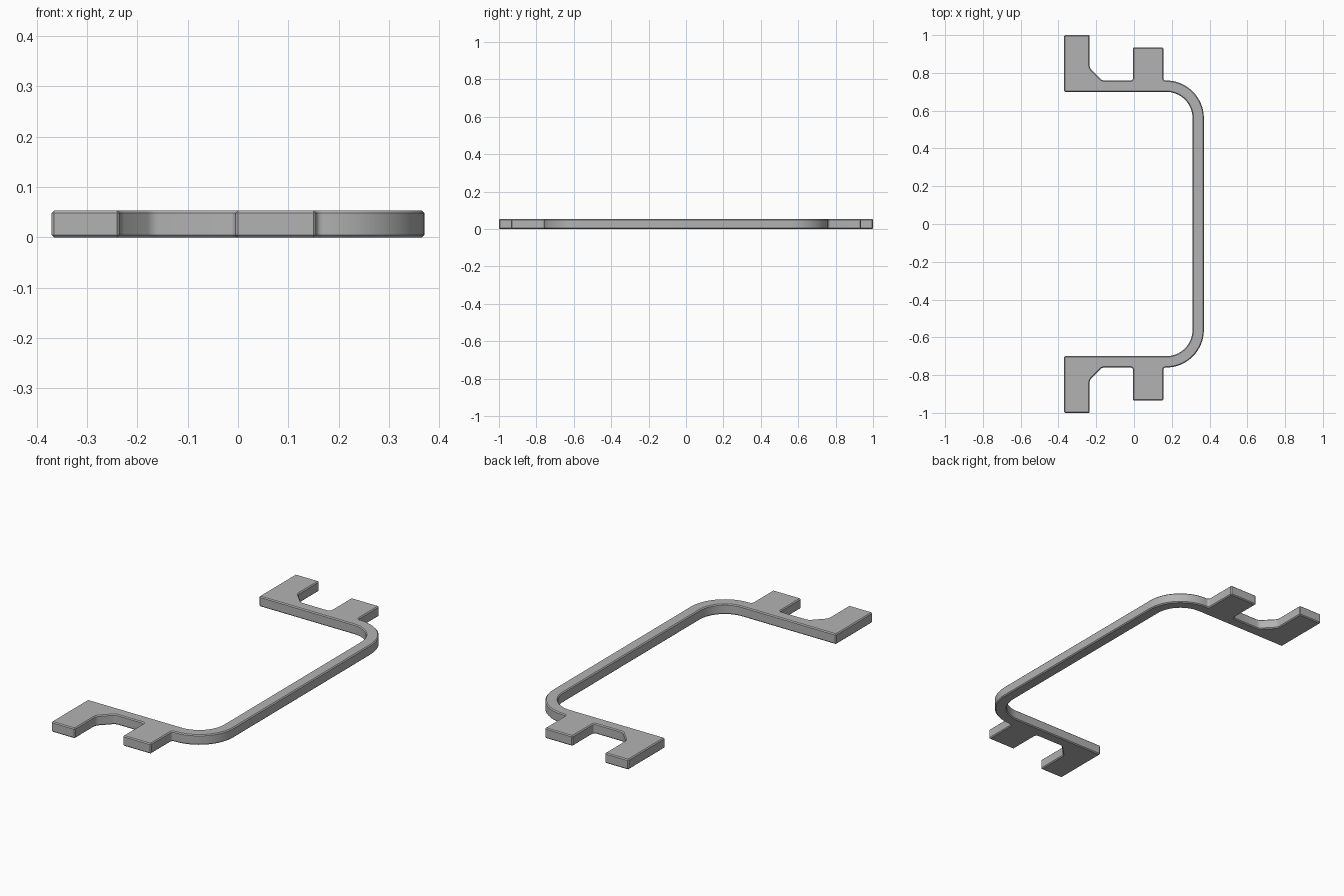
import bpy
import bmesh
import math
from mathutils import Vector

if "Cube" in bpy.data.objects:
    bpy.data.objects.remove(bpy.data.objects["Cube"], do_unlink=True)

THICKNESS = 0.053
CHAMFER = 0.005

# Upper half of the outline: x, y, corner radius
half = [
    (0.37, 0.76, 0.20),      # outer bend
    (0.155, 0.76, 0.012),    # short tab
    (0.155, 0.935, 0),
    (-0.005, 0.935, 0),
    (-0.005, 0.76, 0.012),
    (-0.17, 0.76, 0.03),     # sloped inner corner of the long tab
    (-0.235, 0.827, 0.03),
    (-0.235, 1.0, 0),
    (-0.37, 1.0, 0),
    (-0.37, 0.70, 0),
    (0.31, 0.70, 0.14),      # inner bend
]
corners = half + [(x, -y, r) for x, y, r in reversed(half)]


def rounded(before, corner, after, radius):
    """Return the points of an arc tangent to both sides of a corner."""
    if radius == 0:
        return [corner]
    a = (before - corner).normalized()
    b = (after - corner).normalized()
    opening = a.angle(b)
    turn = math.pi - opening
    centre = corner + (a + b).normalized() * radius / math.sin(opening / 2)
    start = corner + a * radius / math.tan(opening / 2) - centre
    side = 1 if a.cross(b) < 0 else -1
    steps = max(3, round(turn / math.pi * (32 if radius > 0.1 else 8)))
    points = []
    for i in range(steps + 1):
        t = side * turn * i / steps
        c, s = math.cos(t), math.sin(t)
        points.append(centre + Vector((c * start.x - s * start.y,
                                       s * start.x + c * start.y)))
    return points


# Complete outline
outline = []
for i, (x, y, r) in enumerate(corners):
    before = Vector(corners[i - 1][:2])
    after = Vector(corners[(i + 1) % len(corners)][:2])
    outline += rounded(before, Vector((x, y)), after, r)

# Flat plate raised to full thickness
bm = bmesh.new()
base = bm.faces.new([bm.verts.new((p.x, p.y, 0)) for p in outline])
raised = bmesh.ops.extrude_face_region(bm, geom=[base], use_keep_orig=True)
top = [v for v in raised["geom"] if isinstance(v, bmesh.types.BMVert)]
bmesh.ops.translate(bm, verts=top, vec=(0, 0, THICKNESS))
bmesh.ops.recalc_face_normals(bm, faces=bm.faces[:])

# Fine chamfer on every hard edge
hard = [e for e in bm.edges if e.calc_face_angle(0) > math.radians(35)]
bmesh.ops.bevel(bm, geom=hard, offset=CHAMFER, segments=1, affect='EDGES',
                clamp_overlap=False)
bmesh.ops.recalc_face_normals(bm, faces=bm.faces[:])
mesh = bpy.data.meshes.new("bracket_frame")
bm.to_mesh(mesh)
bm.free()

# Plain grey finish
grey = bpy.data.materials.new("plain grey")
grey.use_nodes = True
colour = (0.45, 0.45, 0.45, 1)
grey.diffuse_color = colour
grey.node_tree.nodes["Principled BSDF"].inputs["Base Color"].default_value = colour
mesh.materials.append(grey)

frame = bpy.data.objects.new("bracket_frame", mesh)
bpy.context.collection.objects.link(frame)
bpy.ops.object.select_all(action='DESELECT')
frame.select_set(True)
bpy.context.view_layer.objects.active = frame
bpy.ops.object.shade_smooth_by_angle(angle=math.radians(30))
